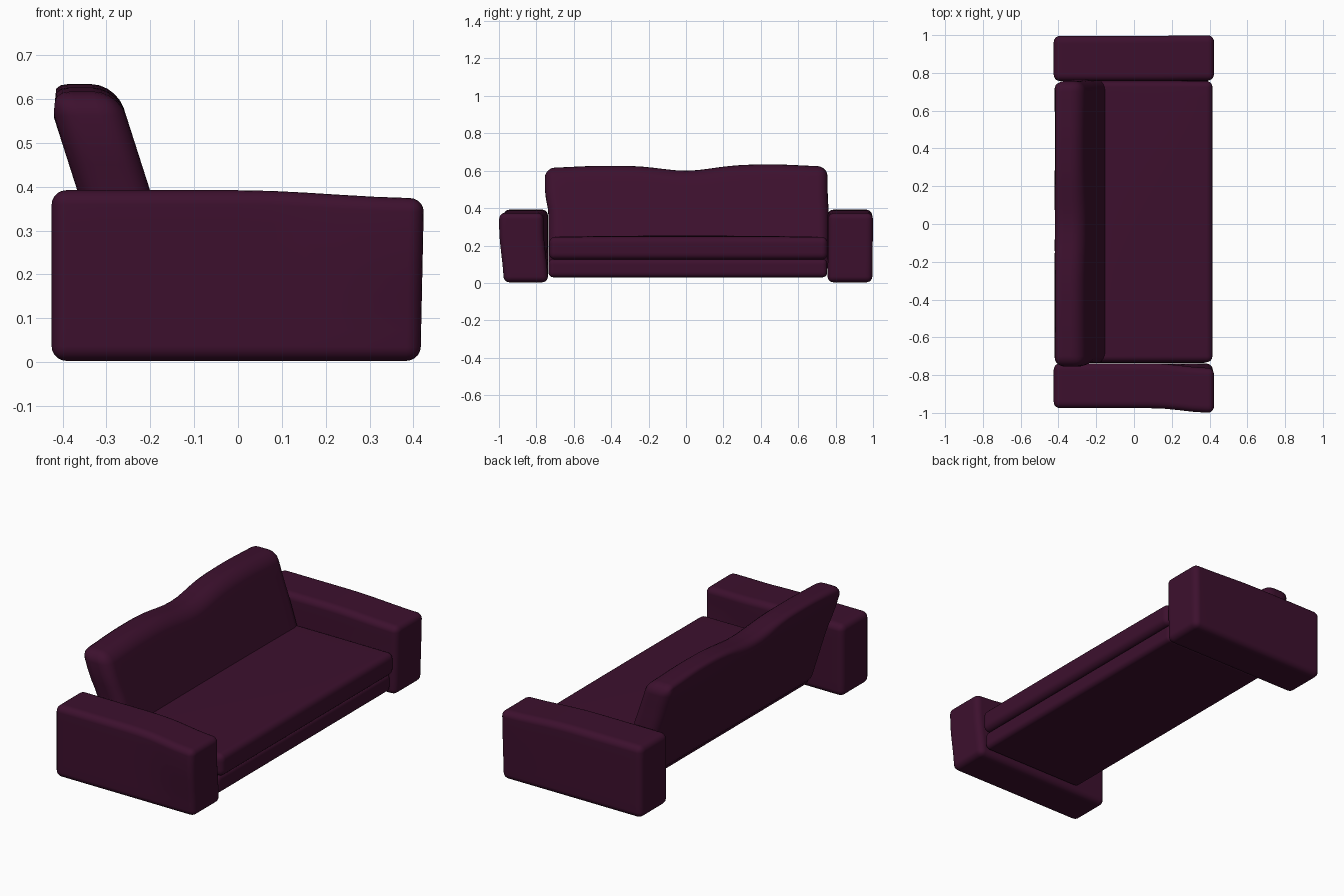
import bpy, bmesh, math
from mathutils import Vector

if "Cube" in bpy.data.objects:
    bpy.data.objects.remove(bpy.data.objects["Cube"])

plum = bpy.data.materials.new("dark plum fabric")
plum.diffuse_color = (0.046, 0.0052, 0.027, 1)
plum.use_nodes = True
plum.node_tree.nodes["Principled BSDF"].inputs["Base Color"].default_value = plum.diffuse_color


def smooth(a, b, t):
    t = max(0.0, min(1.0, (t - a) / (b - a)))
    return t * t * (3 - 2 * t)


def cushion(name, lo, hi, radius, deform=None, cuts=(10, 24, 8)):
    """Rounded box between two corners, sliced into a grid and bent."""
    bm = bmesh.new()
    bmesh.ops.create_cube(bm, size=1)
    for v in bm.verts:
        v.co = Vector([lo[i] + (v.co[i] + 0.5) * (hi[i] - lo[i]) for i in range(3)])
    bmesh.ops.bevel(bm, geom=bm.edges[:], offset=radius, segments=5, profile=0.5,
                    affect='EDGES', clamp_overlap=True)
    for axis in range(3):
        a, b = lo[axis] + radius, hi[axis] - radius
        normal = Vector([float(i == axis) for i in range(3)])
        for k in range(1, cuts[axis]):
            p = normal * (a + (b - a) * k / cuts[axis])
            bmesh.ops.bisect_plane(bm, geom=bm.verts[:] + bm.edges[:] + bm.faces[:],
                                   plane_co=p, plane_no=normal)
    if deform:
        for v in bm.verts:
            v.co = deform(v.co.copy())
    bmesh.ops.recalc_face_normals(bm, faces=bm.faces[:])
    for f in bm.faces:
        f.smooth = True
    me = bpy.data.meshes.new(name)
    bm.to_mesh(me)
    bm.free()
    me.materials.append(plum)
    ob = bpy.data.objects.new(name, me)
    bpy.context.collection.objects.link(ob)
    ob.modifiers.new("even shading", 'WEIGHTED_NORMAL')
    return ob


def arm_shape(flare):
    def deform(c):
        h = c.z / 0.39
        c.z -= 0.018 * smooth(0.0, 0.42, c.x) * h      # top dips to the front
        c.x += 0.008 * (h - 0.5) * smooth(0, 0.42, c.x)
        c.y -= flare * smooth(0.1, 0.4, c.x) * smooth(0.0, 0.3, c.z)
        return c
    return deform


def back_shape(c):
    # top edge dips in the middle, then the whole cushion leans backwards
    dip = 0.034 * math.exp(-(c.y / 0.2) ** 2) + 0.008 * smooth(0, -0.5, c.y) \
        + 0.010 * smooth(0.45, 0.75, abs(c.y))
    c.z -= dip * smooth(0.25, 0.63, c.z)
    c.y += (0.02 if c.y < 0 else 0.006) * abs(c.y) / 0.75 * (1 - smooth(0.36, 0.5, c.z))
    c.x = max(c.x - 0.32 * (c.z - 0.39), -0.42 + 0.1 * max(0, c.z - 0.57))
    return c


def seat_shape(c):
    # slightly domed top
    d = (1 - (c.y / 0.8) ** 2) * (1 - ((c.x - 0.12) / 0.35) ** 2)
    c.z += 0.008 * max(0, d) * smooth(0.15, 0.24, c.z)
    return c


# Arms
cushion("arm_left", (-0.425, -0.975, 0.003), (0.42, -0.738, 0.392), 0.033, arm_shape(0.024))
cushion("arm_right", (-0.425, 0.757, 0.003), (0.42, 0.996, 0.392), 0.033, arm_shape(-0.003))

# Backrest, reaching down behind the seat
cushion("backrest", (-0.366, -0.755, 0.05), (-0.2, 0.757, 0.634), 0.055, back_shape)

# Base and seat cushion
cushion("base", (-0.23, -0.735, 0.03), (0.395, 0.755, 0.128), 0.025)
cushion("seat", (-0.2, -0.732, 0.125), (0.415, 0.757, 0.245), 0.032, seat_shape)
